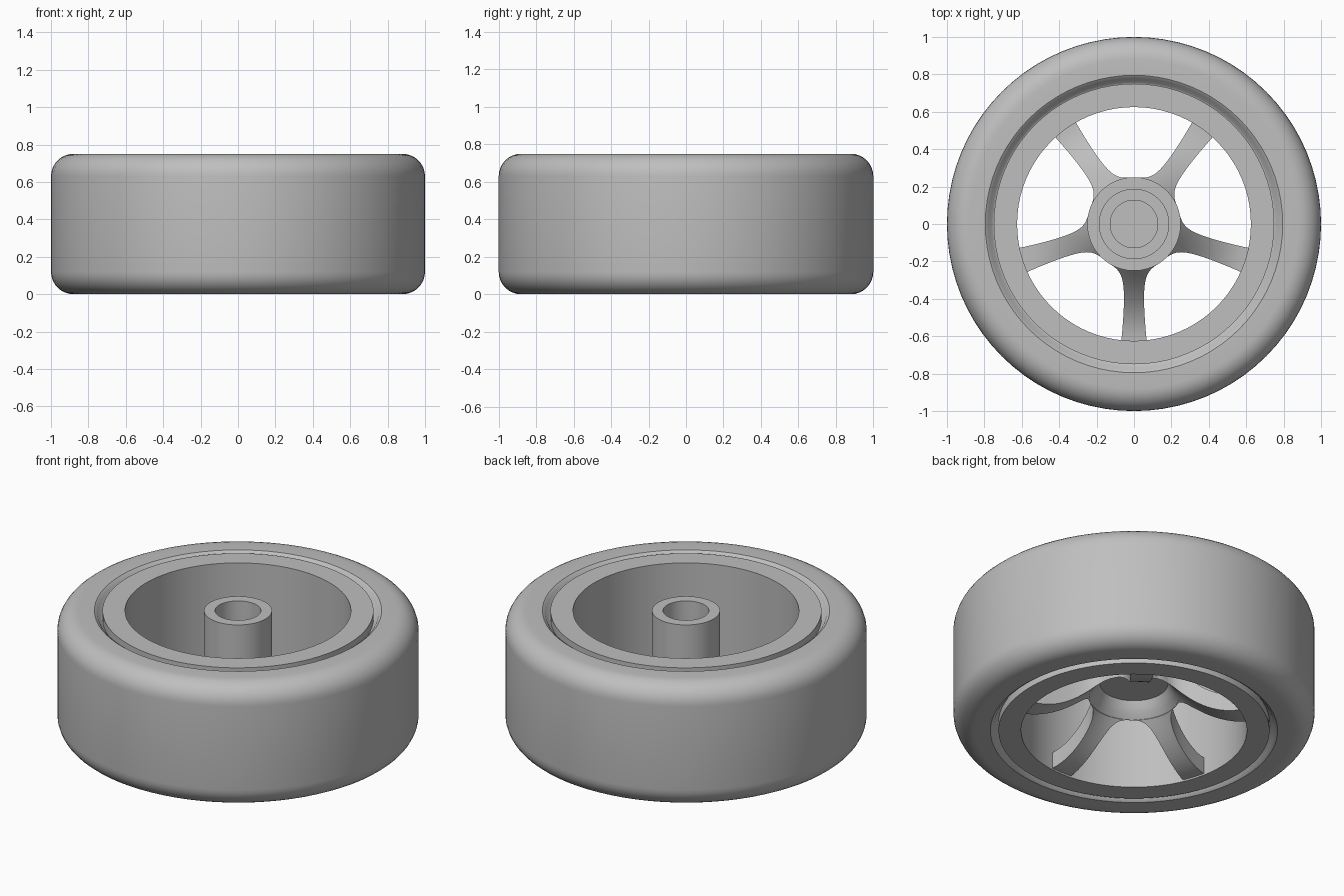
import bpy
import bmesh
from math import cos, sin, pi, exp, radians

if "Cube" in bpy.data.objects:
    bpy.data.objects.remove(bpy.data.objects["Cube"], do_unlink=True)

SEGMENTS = 80
HEIGHT = 0.75

grey = bpy.data.materials.new("plain_grey")
grey.use_nodes = True
colour = (0.52, 0.52, 0.52, 1)
grey.diffuse_color = colour
grey.node_tree.nodes["Principled BSDF"].inputs["Base Color"].default_value = colour


def finish(name, bm, angle=35):
    """Turn a bmesh into a named, shaded object."""
    bmesh.ops.remove_doubles(bm, verts=bm.verts, dist=1e-5)
    bmesh.ops.recalc_face_normals(bm, faces=bm.faces)
    mesh = bpy.data.meshes.new(name)
    bm.to_mesh(mesh)
    bm.free()
    mesh.materials.append(grey)
    obj = bpy.data.objects.new(name, mesh)
    bpy.context.collection.objects.link(obj)
    bpy.ops.object.select_all(action="DESELECT")
    obj.select_set(True)
    bpy.context.view_layer.objects.active = obj
    bpy.ops.object.shade_smooth_by_angle(angle=radians(angle))
    return obj


def lathe(name, profile, closed):
    """Spin a radius/height profile around the z axis."""
    bm = bmesh.new()
    verts = [bm.verts.new((r, 0, z)) for r, z in profile]
    edges = [bm.edges.new(pair) for pair in zip(verts, verts[1:])]
    if closed:
        edges.append(bm.edges.new((verts[-1], verts[0])))
    bmesh.ops.spin(bm, geom=verts + edges, cent=(0, 0, 0), axis=(0, 0, 1),
                   angle=2 * pi, steps=SEGMENTS, use_merge=True)
    return finish(name, bm)


# Tyre: rounded shoulders and a small bevelled lip beside the rim
shoulder = 0.12
upper = [(0.75, 0.70), (0.76, 0.705), (0.778, 0.738), (0.795, HEIGHT)]
for i in range(9):
    a = pi / 2 * (1 - i / 8)
    upper.append((1 - shoulder + shoulder * cos(a),
                  HEIGHT - shoulder + shoulder * sin(a)))
lower = [(r, HEIGHT - z) for r, z in reversed(upper)]
lathe("tyre", upper + lower, True)

# Rim: plain barrel with flat faces
lathe("rim", [(0.625, 0), (0.75, 0), (0.75, HEIGHT), (0.625, HEIGHT)], True)

# Hub: recessed cap below, collar, and a hollow tube rising to the top
lathe("hub", [(0, 0.30), (0.188, 0.30), (0.205, 0.265), (0.225, 0.236),
              (0.25, 0.21), (0.25, 0.38), (0.188, 0.38), (0.188, HEIGHT),
              (0.127, HEIGHT), (0.127, 0.42), (0, 0.42)], False)


# Spokes: five flared arms curving from the hub down to the rim's lower edge
def spoke(name, direction, rows=20, columns=8):
    bm = bmesh.new()
    top, bottom = [], []
    for i in range(rows + 1):
        s = i / rows
        t = s * s
        r = 0.248 + 0.382 * t
        half = 0.075 + 0.02 * t + 0.533 * exp(-3.7 * s)
        low = 0.01 + 0.20 * (1 - t) ** 2
        high = 0.11 + 0.24 * (1 - t) ** 2
        angles = [direction + half * (2 * j / columns - 1)
                  for j in range(columns + 1)]
        for grid, z in ((top, high), (bottom, low)):
            grid.append([bm.verts.new((r * cos(a), r * sin(a), z))
                         for a in angles])
    for i in range(rows):
        for grid in (top, bottom):
            for j in range(columns):
                bm.faces.new((grid[i][j], grid[i][j + 1],
                              grid[i + 1][j + 1], grid[i + 1][j]))
        for j in (0, columns):
            bm.faces.new((top[i][j], top[i + 1][j],
                          bottom[i + 1][j], bottom[i][j]))
    for i in (0, rows):
        for j in range(columns):
            bm.faces.new((top[i][j], top[i][j + 1],
                          bottom[i][j + 1], bottom[i][j]))
    return finish(name, bm)


for k in range(5):
    spoke(f"spoke_{k + 1}", radians(-90 + 72 * k))
